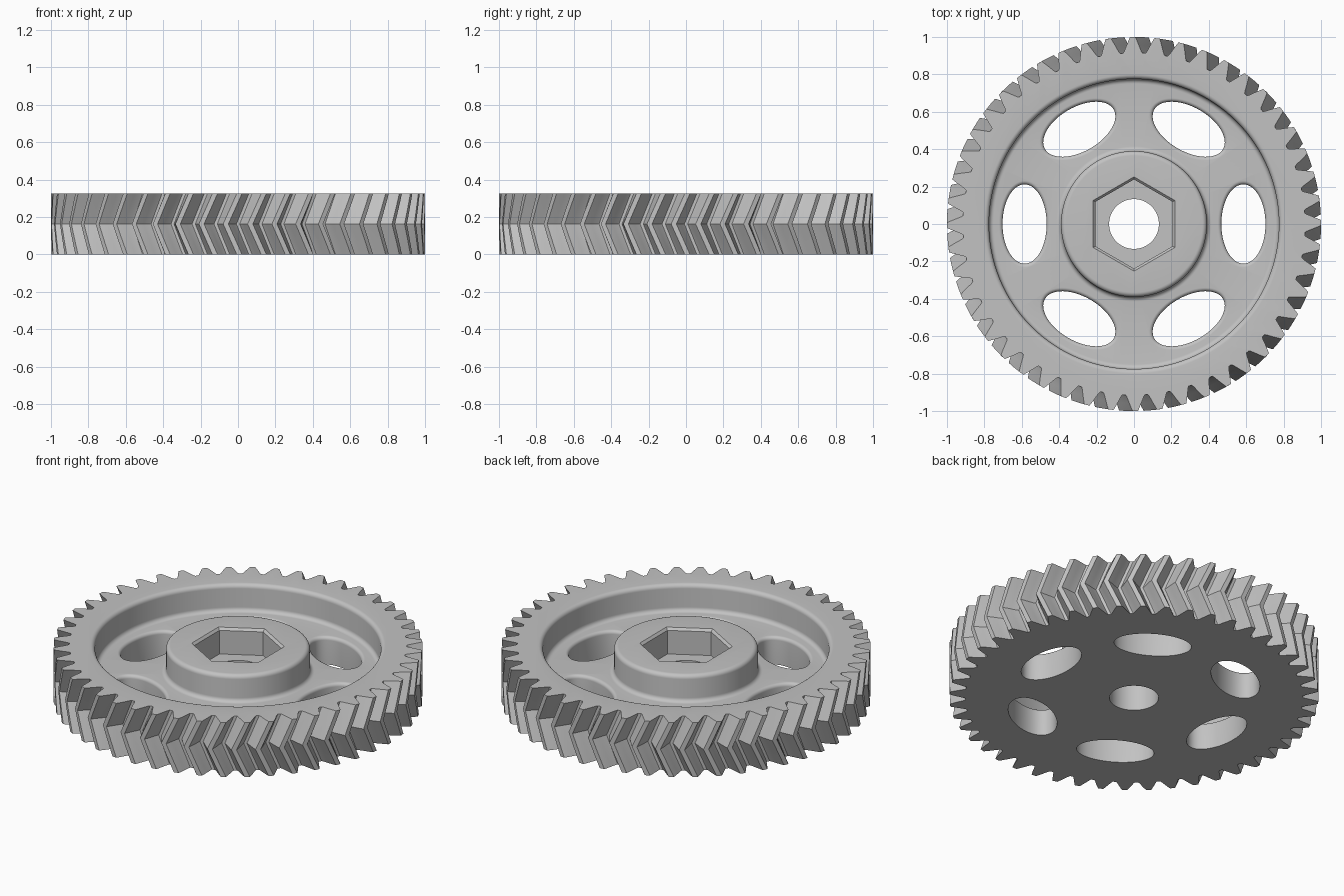
import bpy, bmesh
from math import sin, cos, pi, radians

cube = bpy.data.objects.get("Cube")
if cube:
    bpy.data.objects.remove(cube)

HEIGHT, WEB = 0.325, 0.165        # total thickness, web surface height
TEETH, TWIST = 48, 4.17           # tooth count, helix twist per half (degrees)
PHASE = 3.75                      # half a tooth pitch
HUB_R, RIM_R, FILLET = 0.39, 0.775, 0.025

steel = bpy.data.materials.new("light_grey")
steel.use_nodes = True
grey = (0.54, 0.54, 0.54, 1)
steel.diffuse_color = grey
steel.node_tree.nodes["Principled BSDF"].inputs["Base Color"].default_value = grey


def loft(name, rings, closed=False):
    """Skin equal-length rings of points; cap the ends or close the loop."""
    bm = bmesh.new()
    loops = [[bm.verts.new(p) for p in ring] for ring in rings]
    n = len(loops[0])
    pairs = list(zip(loops, loops[1:]))
    if closed:
        pairs.append((loops[-1], loops[0]))
    for a, b in pairs:
        for i in range(n):
            j = (i + 1) % n
            bm.faces.new((a[i], a[j], b[j], b[i]))
    if not closed:
        bm.faces.new(loops[0][::-1])
        bm.faces.new(loops[-1])
    bmesh.ops.recalc_face_normals(bm, faces=bm.faces)
    mesh = bpy.data.meshes.new(name)
    bm.to_mesh(mesh)
    bm.free()
    mesh.materials.append(steel)
    obj = bpy.data.objects.new(name, mesh)
    bpy.context.collection.objects.link(obj)
    return obj


def arc(cx, cz, r, start, end, steps=6):
    angles = [radians(start + (end - start) * i / steps) for i in range(steps + 1)]
    return [(cx + r * cos(a), cz + r * sin(a)) for a in angles]


def ellipse(rx, ry, z, cx=0, turn=0, n=64):
    pts = []
    for i in range(n):
        a = 2 * pi * i / n
        x, y = cx + rx * cos(a), ry * sin(a)
        pts.append((x * cos(turn) - y * sin(turn), x * sin(turn) + y * cos(turn), z))
    return pts


# Herringbone gear blank: tooth outline twisted up, then mirrored about mid height
half_tooth = [(0.915, 3.2), (0.925, 2.8), (0.957, 1.95), (0.982, 1.3), (1.0, 0.8)]
tooth = [(r, -a) for r, a in half_tooth] + [(r, a) for r, a in reversed(half_tooth)]


def gear_ring(z):
    shift = PHASE + TWIST * abs(2 * z / HEIGHT - 1)
    ring = []
    for t in range(TEETH):
        for r, a in tooth:
            ang = radians(t * 360 / TEETH + a + shift)
            ring.append((r * cos(ang), r * sin(ang), z))
    return ring


gear = loft("herringbone_gear", [gear_ring(HEIGHT * i / 8) for i in range(9)])

# Annular recess between hub and rim, with rounded edges and fillets
above = HEIGHT + 0.1
profile = [(HUB_R - FILLET, above)]
profile += arc(HUB_R - FILLET, HEIGHT - FILLET, FILLET, 90, 0)
profile += arc(HUB_R + FILLET, WEB + FILLET, FILLET, 180, 270)
profile += arc(RIM_R - FILLET, WEB + FILLET, FILLET, 270, 360)
profile += arc(RIM_R + FILLET, HEIGHT - FILLET, FILLET, 180, 90)
profile += [(RIM_R + FILLET, above)]
STEPS = 128
cutters = [loft("recess_cutter", [
    [(r * cos(2 * pi * s / STEPS), r * sin(2 * pi * s / STEPS), z) for r, z in profile]
    for s in range(STEPS)], closed=True)]

# Six oval lightening holes with a rounded upper edge
ROUND = 0.02
rounding = arc(ROUND, WEB - ROUND, ROUND, 180, 90)
for k in range(6):
    levels = [(0, -0.1)] + rounding + [(ROUND, WEB + 0.05)]
    cutters.append(loft("oval_cutter", [
        ellipse(0.118 + e, 0.212 + e, z, 0.585, k * pi / 3) for e, z in levels]))

# Central bore and chamfered hexagonal pocket
cutters.append(loft("bore_cutter", [ellipse(0.133, 0.133, z) for z in (-0.1, 0.25)]))
hex_levels = [(0.238, 0.17), (0.238, HEIGHT - 0.014), (0.252, HEIGHT), (0.252, above)]
cutters.append(loft("hex_cutter", [
    ellipse(r, r, z, turn=pi / 6, n=6) for r, z in hex_levels]))

# Cut everything from the blank
bpy.ops.object.select_all(action='DESELECT')
bpy.context.view_layer.objects.active = gear
gear.select_set(True)
for cutter in cutters:
    cutter.hide_render = True
    mod = gear.modifiers.new("cut", 'BOOLEAN')
    mod.operation = 'DIFFERENCE'
    mod.solver = 'EXACT'
    mod.object = cutter
    bpy.ops.object.modifier_apply(modifier=mod.name)
    bpy.data.objects.remove(cutter)

bpy.ops.object.shade_smooth_by_angle(angle=radians(25))
